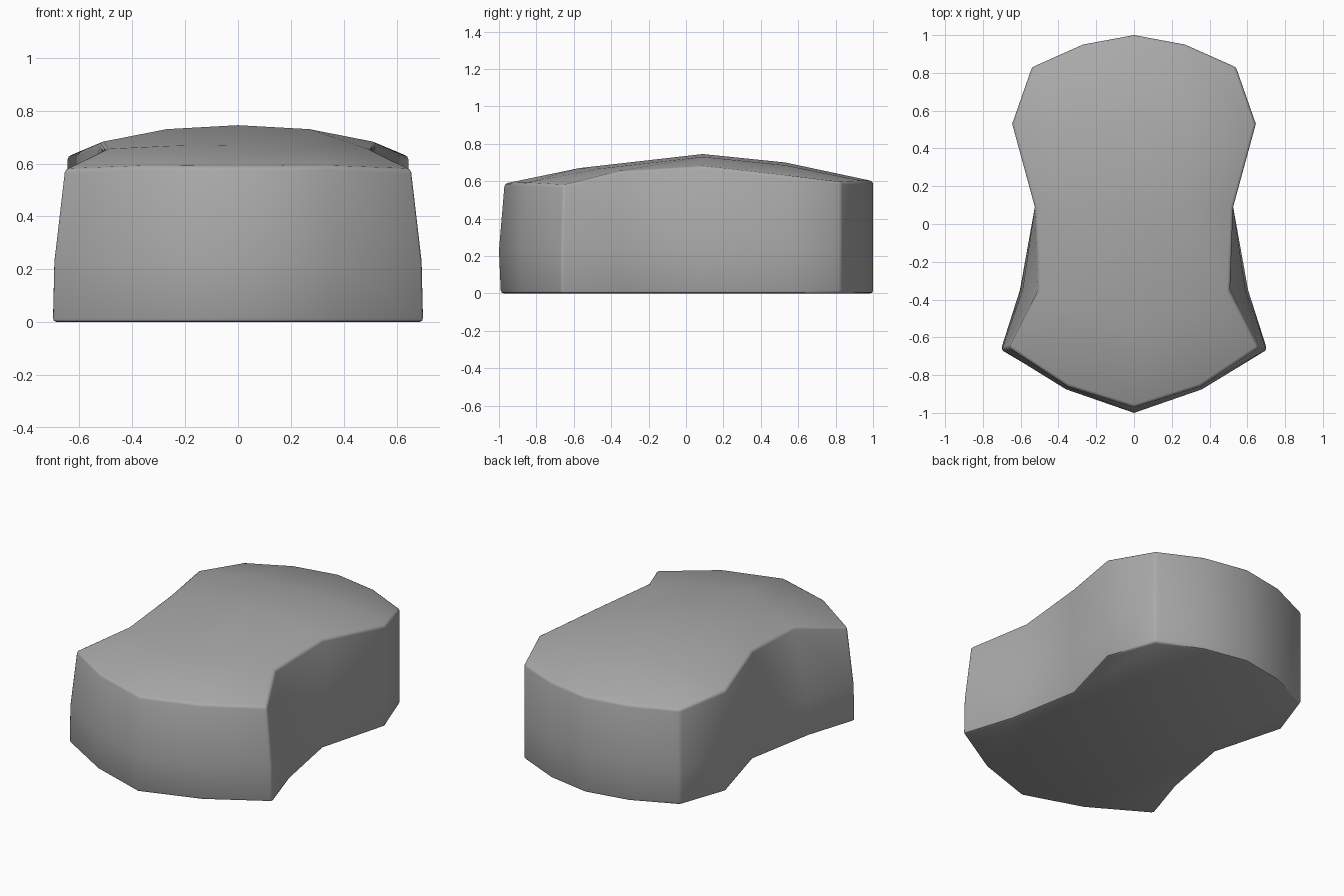
import bpy, bmesh, math

cube = bpy.data.objects.get("Cube")
if cube:
    bpy.data.objects.remove(cube, do_unlink=True)

# Crown rows from back to front: centre, quarter and edge points of the left half
ROWS = [
    [(0, 1.0, .60), (.27, .95, .60), (.54, .83, .595)],
    [(0, .53, .70), (.32, .53, .685), (.645, .53, .63)],
    [(0, .09, .745), (.27, .09, .73), (.525, .09, .68)],
    [(0, -.57, .67), (.25, -.46, .667), (.505, -.35, .655)],
    [(0, -.97, .587), (.35, -.86, .59), (.66, -.655, .578)],
]
# Wider skirt outline, as replacements for the crown's edge points
MID = {(3, 2): (.59, -.35), (4, 2): (.70, -.665), (4, 1): (.36, -.875), (4, 0): (0, -1.0)}
BASE = {(3, 2): (.605, -.35), (4, 2): (.705, -.665), (4, 1): (.36, -.87), (4, 0): (0, -.99)}

grey = bpy.data.materials.new("plain_grey")
grey.use_nodes = True
colour = (.4, .4, .4, 1)
grey.diffuse_color = colour
grey.node_tree.nodes["Principled BSDF"].inputs["Base Color"].default_value = colour

# Domed crown, mirrored across the middle
bm = bmesh.new()
grid = {}
for r, row in enumerate(ROWS):
    for c, (x, y, z) in enumerate(row):
        for s in ((1,) if c == 0 else (1, -1)):
            grid[r, c * s] = bm.verts.new((x * s, y, z))
for r in range(4):
    for c in range(-2, 2):
        bm.faces.new([grid[r, c], grid[r + 1, c], grid[r + 1, c + 1], grid[r, c + 1]])

# Side walls in two bands, closed by a flat base
rim = ([(0, c) for c in range(2, -3, -1)] + [(r, -2) for r in range(1, 5)]
       + [(4, c) for c in range(-1, 3)] + [(r, 2) for r in range(3, 0, -1)])
upper = [grid[k] for k in rim]
for outline, height in ((MID, .23), (BASE, 0)):
    lower = []
    for r, c in rim:
        x, y = outline.get((r, abs(c)), ROWS[r][abs(c)][:2])
        lower.append(bm.verts.new((math.copysign(x, c), y, height)))
    for i in range(len(rim)):
        j = (i + 1) % len(rim)
        bm.faces.new([upper[i], lower[i], lower[j], upper[j]])
    upper = lower
bm.faces.new(upper[::-1])
bmesh.ops.recalc_face_normals(bm, faces=bm.faces)

mesh = bpy.data.meshes.new("rounded_body")
bm.to_mesh(mesh)
bm.free()
mesh.materials.append(grey)
body = bpy.data.objects.new("rounded_body", mesh)
bpy.context.collection.objects.link(body)

# Softened corners and smooth shading
bevel = body.modifiers.new("soft_edges", "BEVEL")
bevel.width = .015
bevel.segments = 2
bevel.limit_method = 'ANGLE'
bevel.angle_limit = math.radians(38)
bpy.context.view_layer.objects.active = body
body.select_set(True)
bpy.ops.object.modifier_apply(modifier=bevel.name)
bpy.ops.object.shade_smooth_by_angle(angle=math.radians(40))
